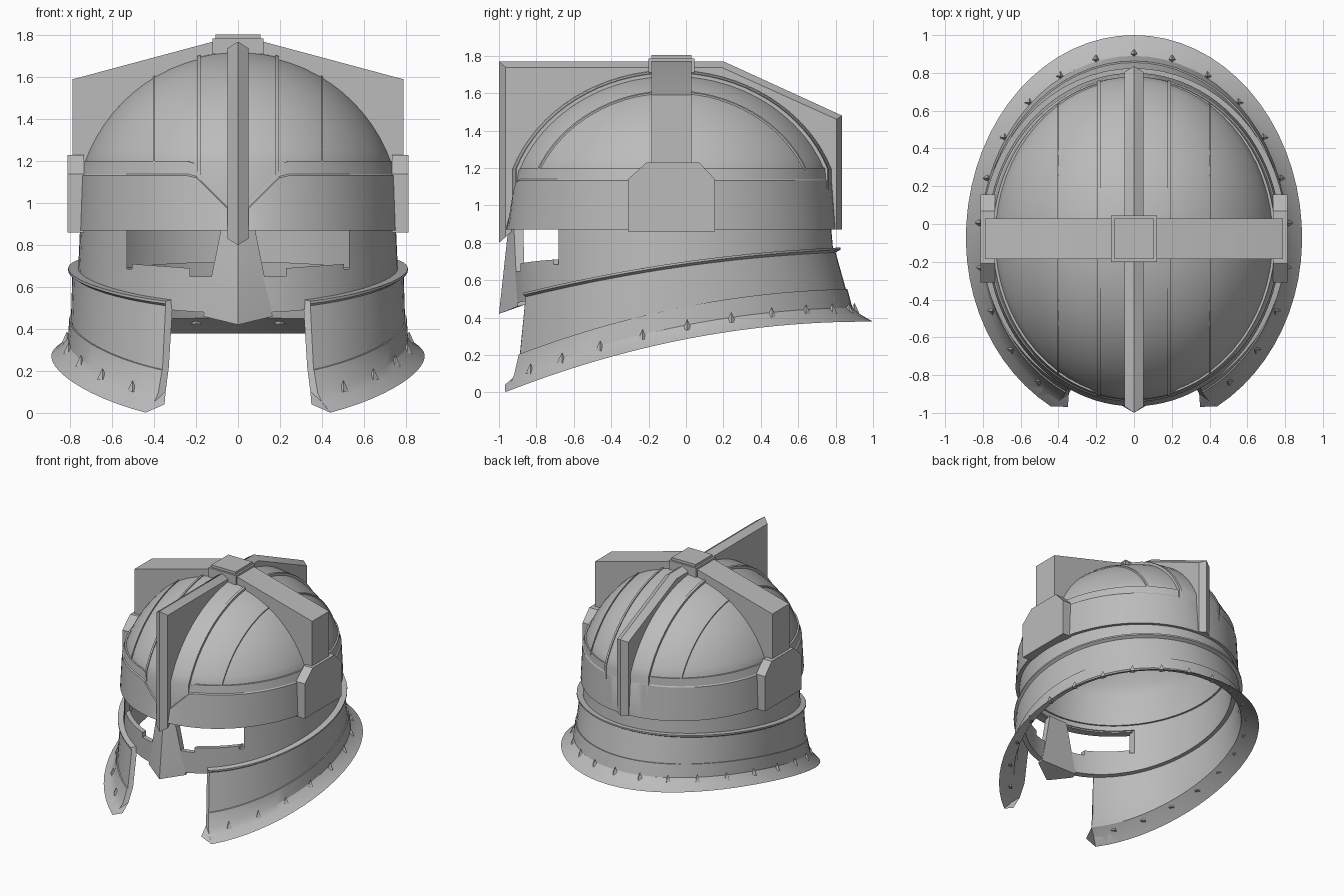
import bpy, bmesh, math
from math import sin, cos, pi, radians, sqrt, asin
from mathutils import Vector

if "Cube" in bpy.data.objects:
    bpy.data.objects.remove(bpy.data.objects["Cube"], do_unlink=True)

steel = bpy.data.materials.new("grey_steel")
steel.use_nodes = True
steel.diffuse_color = (0.5, 0.5, 0.5, 1)
steel.node_tree.nodes["Principled BSDF"].inputs["Base Color"].default_value = (0.5, 0.5, 0.5, 1)

CY = -0.075                      # middle of the bowl along y
RX, RY, RZ = 0.782, 0.895, 0.782   # radii of the ellipsoid the dome is cut from
MID, RIM = 0.933, 1.19           # its centre height and the height of the dome's rim
CUT = (RIM - MID) / RZ           # sine of the rim latitude


def finish(name, bm):
    bmesh.ops.remove_doubles(bm, verts=bm.verts, dist=0.0005)
    bmesh.ops.delete(bm, geom=[e for e in bm.edges if not e.link_faces], context='EDGES')
    bmesh.ops.recalc_face_normals(bm, faces=bm.faces)
    mesh = bpy.data.meshes.new(name)
    bm.to_mesh(mesh)
    bm.free()
    ob = bpy.data.objects.new(name, mesh)
    bpy.context.collection.objects.link(ob)
    mesh.materials.append(steel)
    smooth(ob)
    return ob


def smooth(ob):
    bpy.ops.object.select_all(action='DESELECT')
    ob.select_set(True)
    bpy.context.view_layer.objects.active = ob
    bpy.ops.object.shade_smooth_by_angle(angle=radians(28))


def skin(name, loops, wrap=False):
    """Bridge closed loops of equal length; cap both ends unless wrapped."""
    bm = bmesh.new()
    vs = [[bm.verts.new(p) for p in loop] for loop in loops]
    n = len(loops[0])
    for i in range(len(vs) if wrap else len(vs) - 1):
        a, b = vs[i], vs[(i + 1) % len(vs)]
        for j in range(n):
            k = (j + 1) % n
            bm.faces.new((a[j], a[k], b[k], b[j]))
    if not wrap:
        bm.faces.new(vs[0])
        bm.faces.new(vs[-1])
    return finish(name, bm)


def ring_point(row, t):
    """Row is (half width, back y, front y, height rule); t = 0 is the back."""
    a, back, front, z = row[:4]
    x = a * sin(t)
    y = CY + ((back - CY) if cos(t) > 0 else (CY - front)) * cos(t)
    return (x, y, z(x, y) if callable(z) else z)


def full_ring(name, rows, n=64):
    return skin(name, [[ring_point(r, 2 * pi * i / n) for r in rows] for i in range(n)], True)


def open_ring(name, rows, n=56):
    loops = []
    for i in range(n + 1):
        s = 2 * i / n - 1
        loops.append([ring_point(r, s * (pi - asin(r[4] / r[0]))) for r in rows])
    return skin(name, loops)


def slope(c0, c1, c2):
    return lambda x, y: c0 + c1 * y + c2 * y * y


# Dome shell
def dome_row(lat, inset):
    c, s = cos(lat), sin(lat)
    return ((RX - inset) * c, CY + (RY - inset) * c, CY - (RY - inset) * c, MID + (RZ - inset) * s)


low = asin(CUT)
lats = [low + (pi / 2 - low) * i / 14 for i in range(15)]
skirt, skirt_in = (dome_row(low, i)[:3] + (0.92,) for i in (0, 0.04))
full_ring("dome", [skirt] + [dome_row(d, 0) for d in lats]
          + [dome_row(d, 0.04) for d in reversed(lats)] + [skirt_in])


# Raised middle panel and thin ribs running front to back
def arch(name, x0, x1, cols, lift):
    xs = [x0 + (x1 - x0) * i / cols for i in range(cols + 1)]

    def at(x, f, up):
        r = sqrt(1 - (x / RX) ** 2)
        start = asin(CUT / r)
        ang = start + (pi - 2 * start) * f
        return (x, CY + (RY * r + up) * cos(ang), MID + (RZ * r + up) * sin(ang))

    loops = [[at(x, i / 32, lift) for x in xs] + [at(x, i / 32, -0.015) for x in reversed(xs)]
             for i in range(33)]
    feet = [[(x, y, 0.93) for x, y, z in loop] for loop in (loops[0], loops[-1])]
    return skin(name, [feet[0]] + loops + [feet[1]])


arch("dome_middle_panel", -0.19, 0.19, 8, 0.01)
for side, label in ((1, "left"), (-1, "right")):
    arch(label + "_inner_rib", side * 0.178, side * 0.195, 1, 0.018)
    arch(label + "_outer_rib", side * 0.396, side * 0.406, 1, 0.008)


# Brow band, notched in a V above the nose
def notched(z):
    return lambda x, y: z - (max(0, 0.21 - abs(x)) if y < 0 else 0)


full_ring("brow_band", [
    (0.73, 0.74, -0.90, 0.87), (0.778, 0.80, -0.965, 0.87), (0.77, 0.78, -0.94, notched(1.132)),
    (0.762, 0.775, -0.932, notched(1.14)), (0.748, 0.772, -0.925, notched(1.2)),
    (0.72, 0.75, -0.89, notched(1.2))], 96)

# Face and neck wall with eye openings
low_edge = slope(0.63, 0.14, -0.03)
wall = full_ring("helm_wall", [
    (0.765, 0.79, -0.92, low_edge), (0.75, 0.77, -0.93, 0.95),
    (0.715, 0.735, -0.895, 0.95), (0.725, 0.75, -0.88, low_edge)], 80)
eye = [(0.06, 0.88), (0.53, 0.88), (0.53, 0.685), (0.505, 0.685), (0.505, 0.71),
       (0.23, 0.69), (0.23, 0.65), (0.06, 0.65)]
for side in (1, -1):
    cutter = skin("eye_cutter", [[(side * x, y, z) for x, z in eye] for y in (-1.3, -0.4)])
    cutter.hide_render = True
    mod = wall.modifiers.new("eye", 'BOOLEAN')
    mod.operation, mod.solver, mod.object = 'DIFFERENCE', 'EXACT', cutter
    bpy.context.view_layer.objects.active = wall
    bpy.ops.object.modifier_apply(modifier="eye")
    bpy.data.objects.remove(cutter, do_unlink=True)
smooth(wall)

# Nose guard
bm = bmesh.new()
for x, y, z in [(0, -0.95, 0.88), (0.08, -0.92, 0.88), (0.08, -0.87, 0.88),
                (0, -1.0, 0.42), (0.165, -0.90, 0.46), (0.16, -0.86, 0.47)]:
    for side in ((1, -1) if x else (1,)):
        bm.verts.new((side * x, y, z))
bmesh.ops.convex_hull(bm, input=bm.verts)
finish("nose_guard", bm)


# Lengthwise crest with a ridged edge
def dome_arc(radius, centre, n=24):
    return [(centre + (radius - 0.015) * cos(a), MID + (RZ - 0.015) * sin(a))
            for a in (low + (pi - 2 * low) * i / n for i in range(n + 1))]


inner = [(0.75, 0.87)] + dome_arc(RY, CY) + [(-0.92, 0.87)]
ridge = [(-1.0, 0.80), (-1.0, 1.77), (0.2, 1.77), (0.835, 1.48), (0.835, 0.87)]
edge = [(-0.965, 0.83), (-0.965, 1.738), (0.19, 1.738), (0.805, 1.46), (0.805, 0.87)]
skin("lengthwise_crest", [[(x, y, z) for y, z in outline + inner]
                          for x, outline in ((-0.05, edge), (0, ridge), (0.05, edge))])

# Crosswise crest
outer = [(-0.79, 1.18), (-0.79, 1.59), (-0.1, 1.775), (0.1, 1.775), (0.79, 1.59), (0.79, 1.18)]
skin("crosswise_crest", [[(x, y, z) for x, z in outer + dome_arc(RX, 0)] for y in (-0.185, 0.03)])


# Crown cap
def box(name, x, y0, y1, z0, z1):
    skin(name, [[(-x, y0, z), (x, y0, z), (x, y1, z), (-x, y1, z)] for z in (z0, z1)])


box("crown_cap", 0.122, -0.2, 0.045, 1.71, 1.785)
box("crown_plate", 0.107, -0.185, 0.03, 1.78, 1.805)

# Side plates
plate = [(-0.31, 0.86), (0.155, 0.86), (0.155, 1.14), (0.07, 1.23), (-0.21, 1.23), (-0.31, 1.14)]
for side, label in ((1, "left"), (-1, "right")):
    skin(label + "_side_plate", [[(side * x, y, z) for y, z in plate] for x in (0.735, 0.812)])

# Neck guard: rolled lip, body, lower band and flared hem
top, lip, under = (slope(z, 0.14, -0.06) for z in (0.70, 0.688, 0.675))
mid, flare, curl, hem, hem_in = (slope(z, 0.195, -0.102) for z in (0.46, 0.36, 0.325, 0.285, 0.325))
open_ring("neck_guard", [
    (0.755, 0.78, -0.91, top, 0.31), (0.81, 0.825, -0.955, top, 0.345),
    (0.81, 0.825, -0.955, lip, 0.345), (0.79, 0.80, -0.945, under, 0.345),
    (0.797, 0.855, -0.985, mid, 0.36), (0.805, 0.863, -0.992, mid, 0.362),
    (0.812, 0.89, -1.03, flare, 0.38), (0.84, 0.93, -1.055, curl, 0.40),
    (0.89, 1.0, -1.10, hem, 0.44), (0.83, 0.93, -1.06, hem_in, 0.35),
    (0.775, 0.85, -0.995, flare, 0.345), (0.76, 0.82, -0.95, mid, 0.33)])

# Studs around the hem
seat = (0.818, 0.9, -1.035, slope(0.36, 0.195, -0.102))
bm = bmesh.new()
for k in range(-10, 11):
    made = bmesh.ops.create_cone(bm, cap_ends=True, segments=4, radius1=0.026, radius2=0.0, depth=0.055)
    bmesh.ops.translate(bm, verts=made["verts"], vec=Vector(ring_point(seat, radians(14.2 * k))))
finish("hem_studs", bm)
